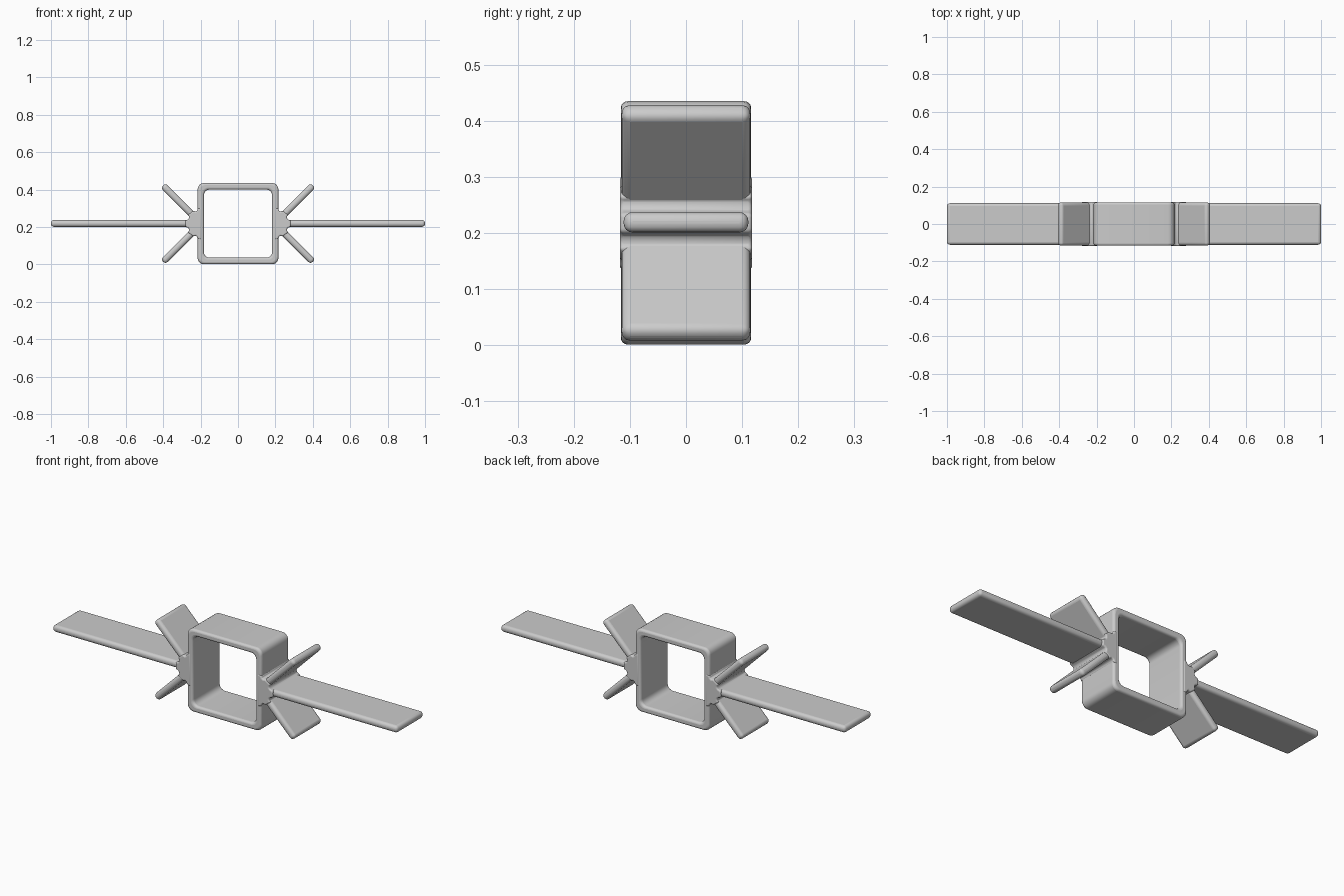
import bpy, bmesh
from math import sin, cos, pi, radians
from mathutils import Vector

cube = bpy.data.objects.get("Cube")
if cube:
    bpy.data.objects.remove(cube, do_unlink=True)

grey = bpy.data.materials.new("light grey")
grey.use_nodes = True
grey.diffuse_color = (0.6, 0.6, 0.6, 1)
grey.node_tree.nodes["Principled BSDF"].inputs["Base Color"].default_value = (0.6, 0.6, 0.6, 1)

MID = 0.218      # height of the wings and the frame centre
THICK = 0.036


def rounded_rect(hx, hz, r, steps=5):
    """Outline of a rounded rectangle about the frame centre."""
    pts = []
    for k, (sx, sz) in enumerate([(1, 1), (-1, 1), (-1, -1), (1, -1)]):
        for i in range(steps + 1):
            a = (k + i / steps) * pi / 2
            pts.append((sx * (hx - r) + r * cos(a), MID + sz * (hz - r) + r * sin(a)))
    return pts


def finish(name, bm, bevel, mirror):
    bmesh.ops.recalc_face_normals(bm, faces=bm.faces)
    mesh = bpy.data.meshes.new(name)
    bm.to_mesh(mesh)
    bm.free()
    mesh.materials.append(grey)
    obj = bpy.data.objects.new(name, mesh)
    bpy.context.collection.objects.link(obj)
    mod = obj.modifiers.new("Rounding", 'BEVEL')
    mod.width, mod.segments = bevel, 4
    mod.limit_method, mod.angle_limit = 'ANGLE', radians(40)
    if mirror:
        obj.modifiers.new("Mirror", 'MIRROR')
    bpy.ops.object.select_all(action='DESELECT')
    obj.select_set(True)
    bpy.context.view_layer.objects.active = obj
    bpy.ops.object.shade_smooth_by_angle(angle=radians(40))
    return obj


def prism(name, outline, half_depth, bevel, hole=None, mirror=True):
    """Extrude an x-z outline along y, with an optional matching hole."""
    bm = bmesh.new()

    def ring(pts, y):
        return [bm.verts.new((x, y, z)) for x, z in pts]

    def join(a, b):
        for i in range(len(a)):
            j = (i + 1) % len(a)
            bm.faces.new((a[i], a[j], b[j], b[i]))

    front, back = ring(outline, -half_depth), ring(outline, half_depth)
    join(front, back)
    if hole:
        hole_front, hole_back = ring(hole, -half_depth), ring(hole, half_depth)
        join(hole_front, hole_back)
        join(front, hole_front)
        join(back, hole_back)
    else:
        bm.faces.new(front)
        bm.faces.new(back)
    return finish(name, bm, bevel, mirror)


def plate(name, start, direction, length, half_depth):
    """Thin rounded slab running from start along a direction in x-z."""
    d = Vector(direction).normalized()
    n = Vector((-d.y, d.x)) * THICK / 2
    a, b = Vector(start), Vector(start) + d * length
    prism(name, [a - n, b - n, b + n, a + n], half_depth, 0.0155)


# Square open body
prism("frame", rounded_rect(0.216, 0.217, 0.034), 0.116, 0.013,
      hole=rounded_rect(0.182, 0.182, 0.03), mirror=False)

# Long side wings
plate("wings", (0.205, MID + 0.001), (1, 0), 0.795, 0.111)

# Diagonal fins above and below each wing
for label, s in (("upper", 1), ("lower", -1)):
    plate(label + "_fins", (0.218, MID + s * 0.021), (1, s), 0.258, 0.115)

# Filleted hubs where wings, fins and frame meet
upper = [(0.195, 0.085), (0.216, 0.08), (0.219, 0.07), (0.226, 0.064), (0.24, 0.068),
         (0.268, 0.047), (0.262, 0.039), (0.261, 0.03), (0.266, 0.023), (0.282, 0.016)]
lower = [(x, -z) for x, z in reversed(upper)]
prism("hubs", [(x, MID + z) for x, z in upper + lower], 0.118, 0.007)
